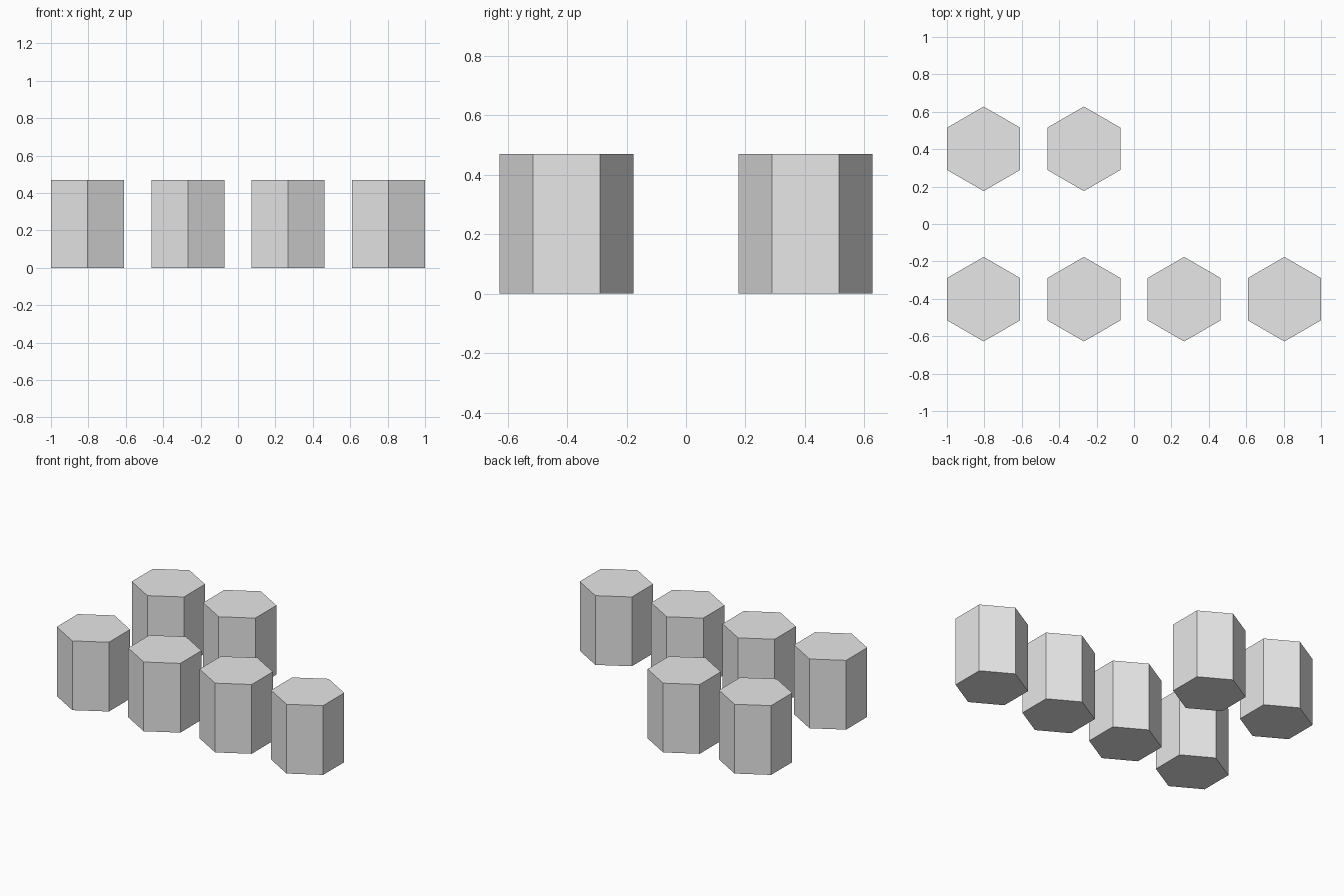
import bpy
import math

RADIUS = 0.226
HEIGHT = 0.47
SPACING = 0.536
ROW_Y = 0.402

# Remove the default cube
cube = bpy.data.objects.get("Cube")
if cube:
    bpy.data.objects.remove(cube, do_unlink=True)

# Plain light grey material
grey = bpy.data.materials.new("light_grey")
grey.use_nodes = True
color = (0.8, 0.8, 0.8, 1.0)
grey.diffuse_color = color
for node in grey.node_tree.nodes:
    if node.type == 'BSDF_PRINCIPLED':
        node.inputs["Base Color"].default_value = color


def hex_column(name, x, y):
    """Six-sided prism standing on the ground, corners pointing front and back."""
    bpy.ops.mesh.primitive_cylinder_add(
        vertices=6, radius=RADIUS, depth=HEIGHT,
        location=(x, y, HEIGHT / 2))
    column = bpy.context.object
    column.name = name
    # Make sure a corner lies on the y axis
    first = column.data.vertices[0].co
    column.rotation_euler.z = math.pi / 2 - math.atan2(first.y, first.x)
    column.data.materials.append(grey)
    bpy.ops.object.shade_flat()
    return column


# Full front row of four, back row of two on the right-hand side
for row, y, count in (("front", -ROW_Y, 4), ("back", ROW_Y, 2)):
    for i in range(count):
        hex_column(f"{row}_hex_column_{i + 1}", (i - 1.5) * SPACING, y)
